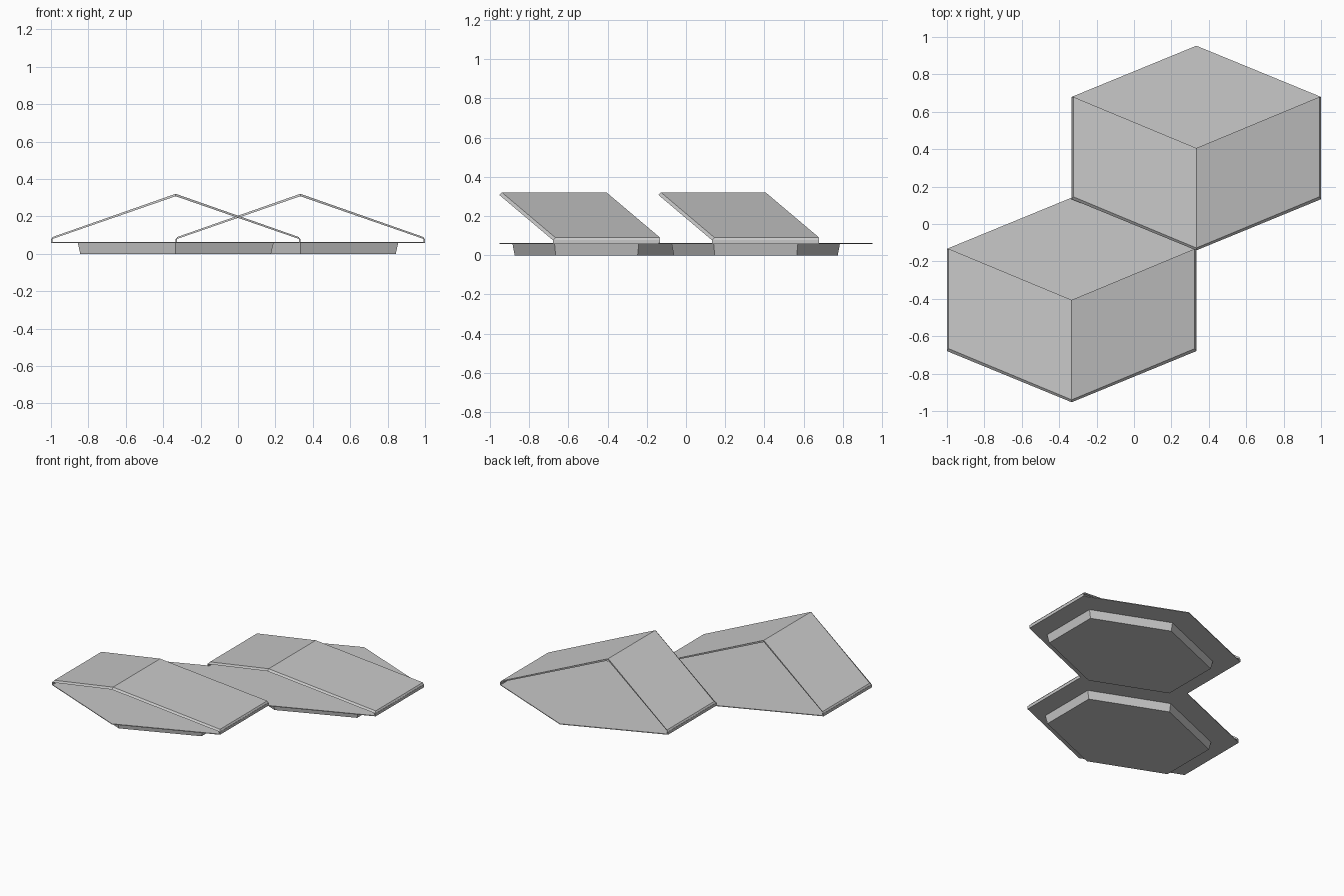
import bpy
import bmesh

HALF_W = 0.6667    # centre to side edge
HALF_D = 0.547     # centre to front or back corner
FLOOR_Z = 0.058
EAVE_Z, RIDGE_Z = 0.077, 0.308

if "Cube" in bpy.data.objects:
    bpy.data.objects.remove(bpy.data.objects["Cube"])

grey = bpy.data.materials.new("light_grey")
grey.use_nodes = True
grey.diffuse_color = (0.58, 0.58, 0.58, 1)
grey.node_tree.nodes["Principled BSDF"].inputs["Base Color"].default_value = grey.diffuse_color


def loft(name, rings, location, cap_quads=False):
    """Join matching rings of points into one closed solid."""
    bm = bmesh.new()
    loops = [[bm.verts.new(p) for p in ring] for ring in rings]
    n = len(loops[0])
    for a, b in zip(loops, loops[1:]):
        for i in range(n):
            j = (i + 1) % n
            bm.faces.new((a[i], a[j], b[j], b[i]))
    for end in (loops[0], loops[-1]):
        if cap_quads:
            for i in range(n // 2 - 1):
                bm.faces.new((end[i], end[i + 1], end[n - 2 - i], end[n - 1 - i]))
        else:
            bm.faces.new(end)
    bmesh.ops.recalc_face_normals(bm, faces=bm.faces)
    mesh = bpy.data.meshes.new(name)
    bm.to_mesh(mesh)
    bm.free()
    mesh.materials.append(grey)
    obj = bpy.data.objects.new(name, mesh)
    obj.location = location
    bpy.context.collection.objects.link(obj)
    return obj


def hexagon(scale, z, shift=0.0):
    w, d = HALF_W * scale, HALF_D * scale
    corners = [(0, -d), (w, -d / 2), (w, d / 2), (0, d), (-w, d / 2), (-w, -d / 2)]
    return [(x, y + shift, z) for x, y in corners]


def roof_ring(y_ridge, front_inset):
    """Section across the gable: lower edge one way, upper edge back."""
    lower, upper = [], []
    for s in (-1, 0, 1):
        y = y_ridge + abs(s) * HALF_D / 2
        z = EAVE_Z if s else RIDGE_Z
        lower.append((s * HALF_W, y, z))
        upper.append((s * (HALF_W - 0.009), y + front_inset, z + 0.013))
    return lower + upper[::-1]


def shelter(label, x, y):
    place = (x, y, 0)
    # Tapered foot, set slightly forward
    loft(label + "_foot", [hexagon(0.765, 0, -0.05), hexagon(0.785, FLOOR_Z, -0.05)], place)
    # Thin hexagonal floor
    loft(label + "_floor", [hexagon(1, FLOOR_Z), hexagon(1, FLOOR_Z + 0.005)], place)
    # Folded roof, open at front and back
    loft(label + "_roof", [roof_ring(-HALF_D, 0.013), roof_ring(0, 0)], place, True)
    # Low curbs carrying the eaves
    for side, s in (("right", -1), ("left", 1)):
        outer, inner = s * HALF_W, s * (HALF_W - 0.008)
        rings = [[(outer, e, z), (inner, e, z), (inner, -e, z), (outer, -e, z)]
                 for e, z in ((HALF_D / 2, FLOOR_Z + 0.004), (HALF_D / 2, EAVE_Z + 0.002))]
        loft(label + "_" + side + "_curb", rings, place)


shelter("front", -0.3333, -0.406)
shelter("back", 0.3333, 0.406)
